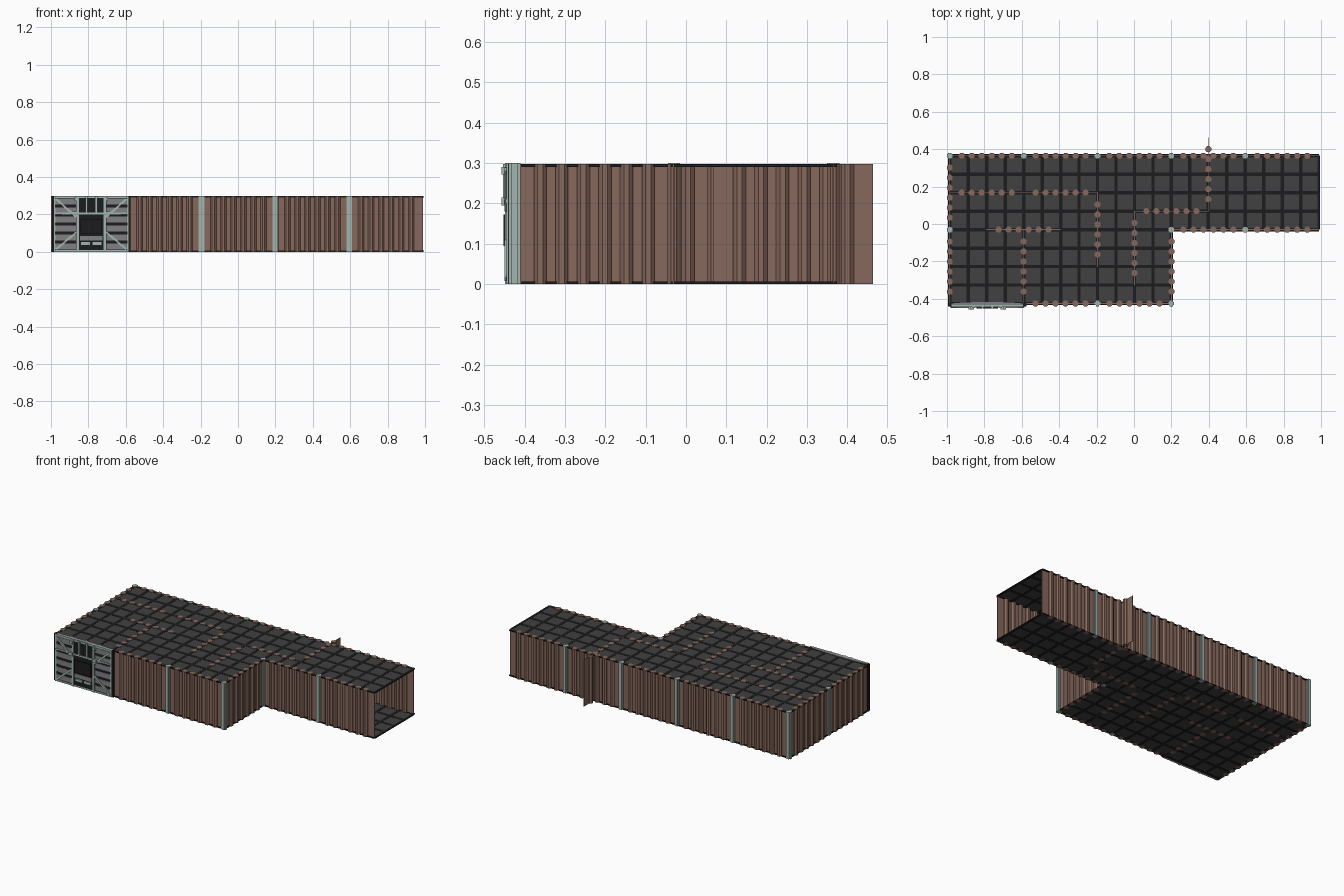
import bpy, bmesh, math
from mathutils import Matrix, Vector

if "Cube" in bpy.data.objects:
    bpy.data.objects.remove(bpy.data.objects["Cube"])

U = 0.395            # wall module length
T = U / 4            # floor tile pitch
X0, Y0 = -0.985, 0.365
H = 0.298            # wall height


def material(name, r, g, b):
    m = bpy.data.materials.new(name)
    m.diffuse_color = (r, g, b, 1)
    m.use_nodes = True
    m.node_tree.nodes["Principled BSDF"].inputs["Base Color"].default_value = m.diffuse_color
    return m


BROWN = material("rust_brown", 0.24, 0.14, 0.107)
PALE = material("pale_steel", 0.36, 0.46, 0.43)
TILE = material("dark_grey", 0.052, 0.052, 0.054)
BLACK = material("near_black", 0.012, 0.012, 0.013)
GREY = material("door_grey", 0.22, 0.22, 0.23)


def box(bm, lo, hi):
    lo, hi = Vector(lo), Vector(hi)
    s = hi - lo
    bmesh.ops.create_cube(bm, size=1, matrix=Matrix.Translation((lo + hi) / 2) @ Matrix.Diagonal((*s, 1)))


def prism(bm, x, y, r, z0, z1, sides=8):
    m = Matrix.Translation((x, y, (z0 + z1) / 2)) @ Matrix.Rotation(math.pi / sides, 4, 'Z')
    bmesh.ops.create_cone(bm, cap_ends=True, segments=sides, radius1=r, radius2=r, depth=z1 - z0, matrix=m)


def strut(bm, a, b, y0, y1, w):
    # bar between two (x, z) points on the door face
    d = Vector(b) - Vector(a)
    c = (Vector(a) + Vector(b)) / 2
    m = (Matrix.Translation((c.x, (y0 + y1) / 2, c.y)) @ Matrix.Rotation(-math.atan2(d.y, d.x), 4, 'Y')
         @ Matrix.Diagonal((d.length, y1 - y0, w, 1)))
    bmesh.ops.create_cube(bm, size=1, matrix=m)


def finish(bm, name, mat):
    me = bpy.data.meshes.new(name)
    bmesh.ops.recalc_face_normals(bm, faces=bm.faces)
    bm.to_mesh(me)
    bm.free()
    me.materials.append(mat)
    ob = bpy.data.objects.new(name, me)
    bpy.context.collection.objects.link(ob)
    return ob


def walls(name, segments):
    # each module: thin sheet plus six vertical ribs
    sheet, ribs = bmesh.new(), bmesh.new()
    for i, j, d in segments:
        x, y = X0 + i * U, Y0 - j * U
        if d == 'x':
            box(sheet, (x, y - 0.002, 0), (x + U, y + 0.002, H))
        else:
            box(sheet, (x - 0.002, y - U, 0), (x + 0.002, y, H))
        for k in range(6):
            o = U / 2 + (k - 2.5) * 0.0535
            px, py = (x + o, y) if d == 'x' else (x, y - o)
            prism(ribs, px, py, 0.0172, 0, H)
    finish(sheet, name + "_sheets", BROWN)
    finish(ribs, name + "_ribs", BROWN)


# Outer and inner corrugated walls, in module units from the back left corner
walls("outer_wall", [(i, 0, 'x') for i in range(5)] + [(0, 0, 'y'), (0, 1, 'y'), (3, 1, 'y')]
      + [(1, 2, 'x'), (2, 2, 'x'), (3, 1, 'x'), (4, 1, 'x')])
walls("inner_wall", [(0, .5, 'x'), (1, .5, 'x'), (2, .5, 'y'), (.5, 1, 'x'), (1, 1, 'y'),
                     (2.5, .75, 'y'), (2.5, .75, 'x'), (3.5, -.25, 'y')])

# Pale posts at the outer module joints
bm = bmesh.new()
for i, j in [(0, 0), (1, 0), (2, 0), (3, 0), (4, 0), (0, 1), (2, 2), (3, 2), (3, 1), (4, 1)]:
    x, y = X0 + i * U, Y0 - j * U
    box(bm, (x - 0.015, y - 0.009, 0), (x + 0.015, y + 0.009, 0.3))
    box(bm, (x - 0.009, y - 0.015, 0), (x + 0.009, y + 0.015, 0.3))
finish(bm, "wall_posts", PALE)


# Floor and ceiling: L-shaped panels with a grid of dark bars
def deck(name, z0, z1):
    panel, bars = bmesh.new(), bmesh.new()
    for x in range(20):
        for y in range(8 if x < 12 else 4):
            cx, cy = X0 + x * T, Y0 - y * T
            box(panel, (cx + 0.008, cy - T + 0.008, z0 + 0.001), (cx + T - 0.008, cy - 0.008, z1 - 0.001))
    w = 0.009
    for x in range(21):
        cx = X0 + x * T
        box(bars, (cx - w, Y0 - (8 if x < 13 else 4) * T, z0), (min(cx + w, 0.995), Y0, z1))
    for y in range(9):
        cy = Y0 - y * T
        box(bars, (X0, cy - w, z0), (X0 + (20 if y < 5 else 12) * T, cy + w, z1))
    finish(panel, name + "_panels", TILE)
    finish(bars, name + "_bars", BLACK)


deck("floor", 0.001, 0.007)
deck("ceiling", 0.29, 0.2965)

# Door: slim lens-shaped body with braces mirrored about its centre
CX, CY = X0 + U / 2 + 0.003, -0.431
bm = bmesh.new()
m = Matrix.Translation((CX, CY, 0.15)) @ Matrix.Diagonal((0.21, 0.012, 0.298, 1))
bmesh.ops.create_cone(bm, cap_ends=True, segments=24, radius1=1, radius2=1, depth=1, matrix=m)
for s in (-1, 1):
    x = CX + s * 0.2
    box(bm, (x - 0.01, -0.44, 0), (x + 0.01, -0.422, 0.3))
finish(bm, "door_body", BLACK)

slats, frame = bmesh.new(), bmesh.new()
for s in (-1, 1):
    def sbox(b, x0, x1, y0, z0, z1):
        a, c = sorted((CX + s * x0, CX + s * x1))
        box(b, (a, y0, z0), (c, -0.432, z1))
    for k in range(6):
        sbox(slats, 0.082, 0.192, -0.443, 0.014 + k * 0.048, 0.046 + k * 0.048)
    sbox(slats, 0.0, 0.06, -0.446, 0.06, 0.085)
    sbox(frame, 0.066, 0.08, -0.449, 0.0, 0.3)
    sbox(frame, 0.19, 0.2, -0.445, 0.0, 0.3)
    sbox(frame, 0.0, 0.2, -0.447, 0.201, 0.211)
    sbox(frame, 0.02, 0.032, -0.453, 0.21, 0.298)
    sbox(frame, 0.006, 0.056, -0.45, 0.038, 0.054)
    sbox(frame, 0.0, 0.2, -0.444, 0.288, 0.3)
    sbox(frame, 0.0, 0.2, -0.444, 0.0, 0.01)
    strut(frame, (CX + s * 0.08, 0.185), (CX + s * 0.19, 0.285), -0.45, -0.435, 0.012)
    strut(frame, (CX + s * 0.08, 0.105), (CX + s * 0.19, 0.012), -0.45, -0.435, 0.012)
    sbox(frame, 0.07, 0.1, -0.457, 0.195, 0.215)
    sbox(frame, 0.07, 0.09, -0.457, 0.272, 0.29)
finish(slats, "door_slats", GREY)
finish(frame, "door_frame", PALE)
bm = bmesh.new()
box(bm, (CX - 0.058, -0.452, 0.095), (CX + 0.058, -0.432, 0.172))
finish(bm, "door_window", BLACK)

# Light cap along the top of the door
bm = bmesh.new()
m = Matrix.Translation((CX, CY, 0.2985)) @ Matrix.Diagonal((0.208, 0.014, 0.003, 1))
bmesh.ops.create_cone(bm, cap_ends=True, segments=24, radius1=1, radius2=1, depth=1, matrix=m)
finish(bm, "door_cap", GREY)
